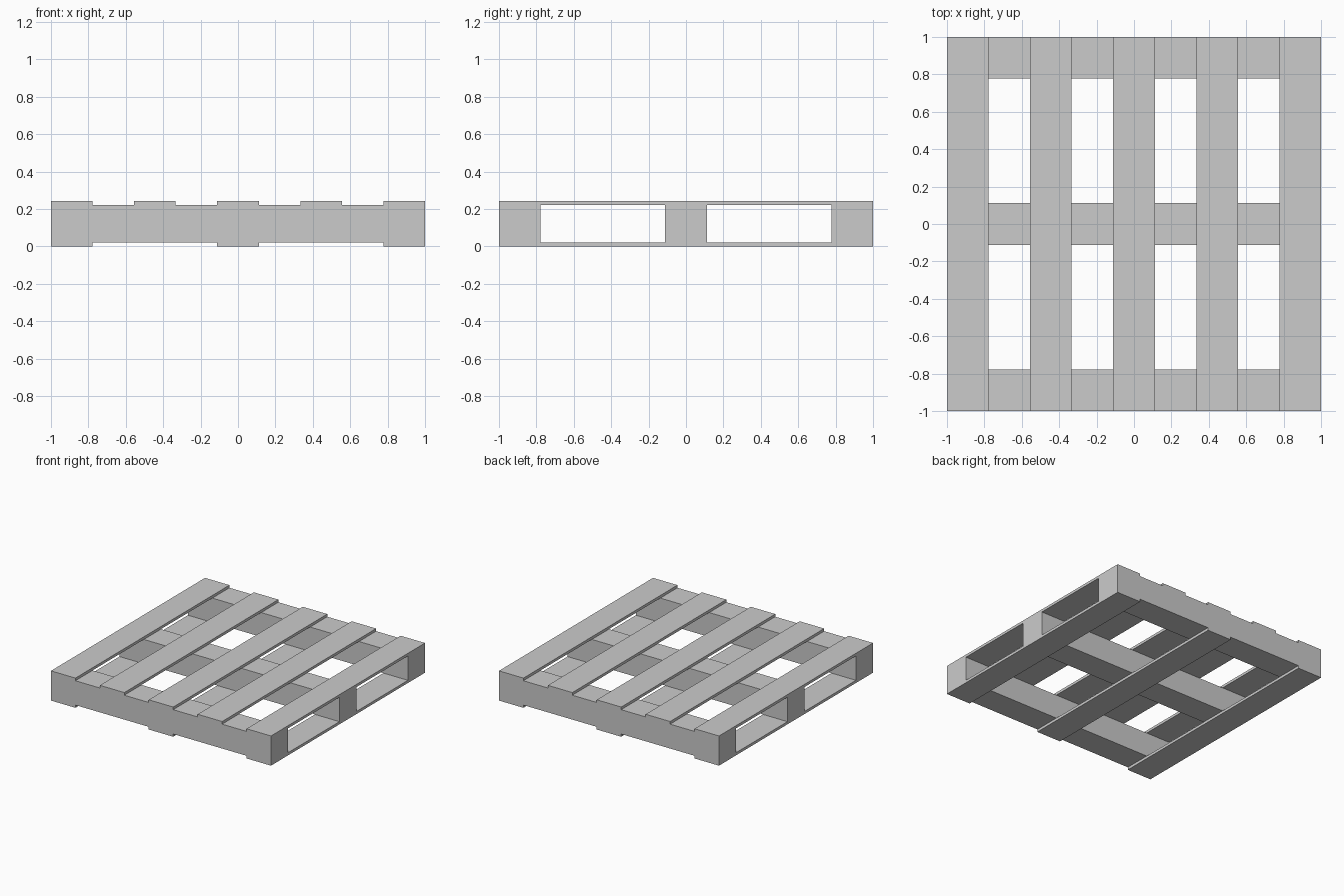
import bpy

if "Cube" in bpy.data.objects:
    bpy.data.objects.remove(bpy.data.objects["Cube"])

W = 2 / 9       # board and stringer width
T = 0.022       # board thickness
H = 0.2         # stringer height


def box(name, size, center):
    bpy.ops.mesh.primitive_cube_add(size=1, location=center)
    ob = bpy.context.object
    ob.name = name
    ob.scale = size
    bpy.ops.object.transform_apply(location=False, rotation=False, scale=True)
    return ob


# Three solid stringers running left to right
for i in (-1, 0, 1):
    box(f"stringer_{i + 2}", (2, W, H), (0, i * 4 * W, T + H / 2))

# Three bottom boards running front to back
for i in (-1, 0, 1):
    box(f"bottom_board_{i + 2}", (W, 2, T), (i * 4 * W, 0, T / 2))

# Five evenly spaced deck boards
for i in range(-2, 3):
    box(f"deck_board_{i + 3}", (W, 2, T), (i * 2 * W, 0, T + H + T / 2))
